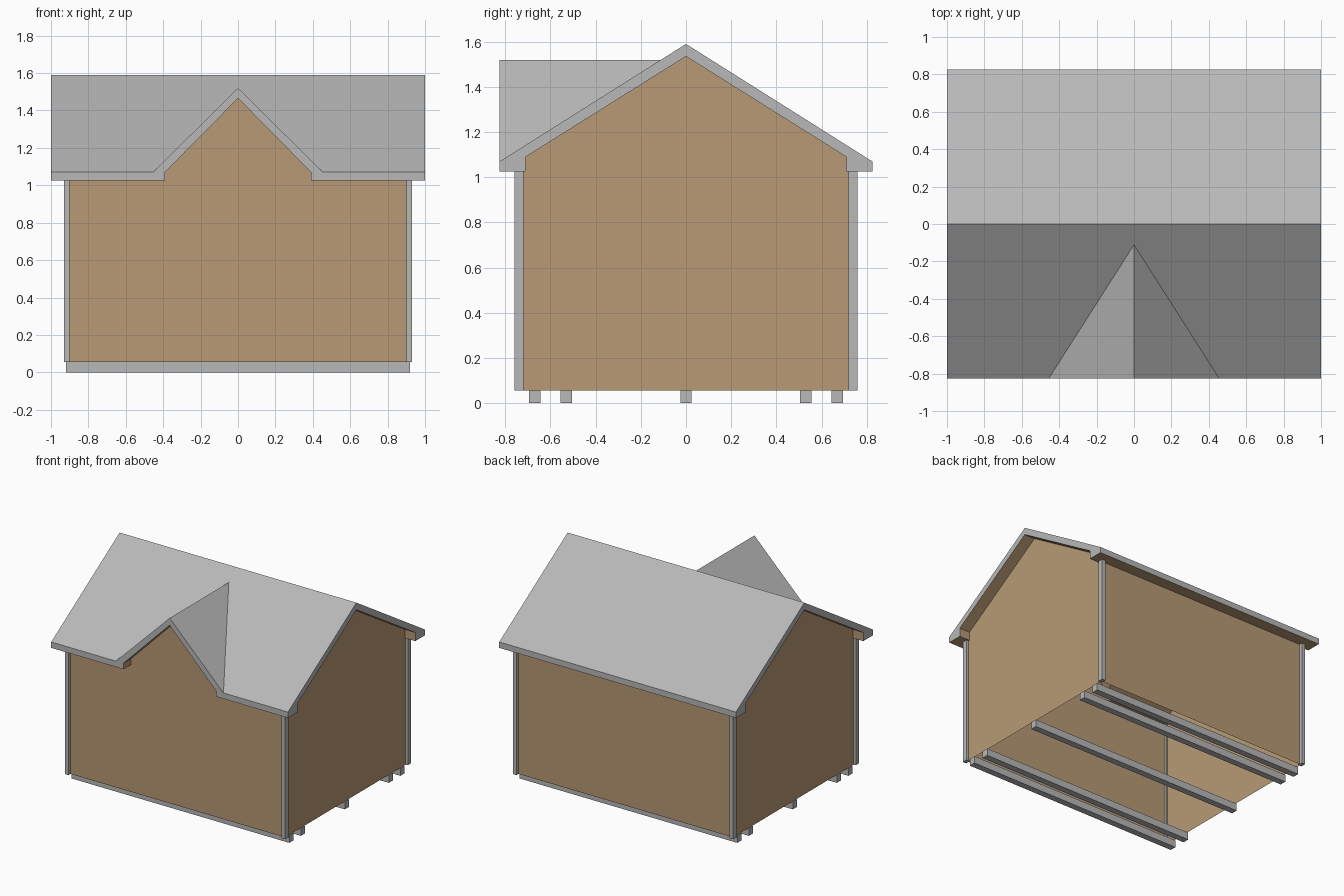
import bpy, bmesh

if "Cube" in bpy.data.objects:
    bpy.data.objects.remove(bpy.data.objects["Cube"])

def material(name, rgb):
    m = bpy.data.materials.new(name)
    m.diffuse_color = (*rgb, 1)
    m.use_nodes = True
    m.node_tree.nodes["Principled BSDF"].inputs["Base Color"].default_value = m.diffuse_color
    return m

GREY = material("trim grey", (0.48, 0.48, 0.48))
TAN = material("board tan", (0.48, 0.32, 0.178))

def build(name, groups, mirror=True):
    """groups: list of (material, [faces as point lists]); optionally mirrored in x."""
    bm = bmesh.new()
    for i, (_, faces) in enumerate(groups):
        for pts in faces:
            for s in ((1, -1) if mirror else (1,)):
                loop = [bm.verts.new((s * x, y, z)) for x, y, z in pts]
                bm.faces.new(loop).material_index = i
    bmesh.ops.remove_doubles(bm, verts=bm.verts, dist=1e-4)
    bmesh.ops.recalc_face_normals(bm, faces=bm.faces)
    me = bpy.data.meshes.new(name)
    bm.to_mesh(me)
    bm.free()
    for mat, _ in groups:
        me.materials.append(mat)
    ob = bpy.data.objects.new(name, me)
    bpy.context.collection.objects.link(ob)
    return ob

def box(name, x0, x1, y0, y1, z0, z1, mat):
    bpy.ops.mesh.primitive_cube_add(size=1, location=((x0 + x1) / 2, (y0 + y1) / 2, (z0 + z1) / 2))
    ob = bpy.context.object
    ob.name = name
    for v in ob.data.vertices:
        v.co = (v.co.x * (x1 - x0), v.co.y * (y1 - y0), v.co.z * (z1 - z0))
    ob.data.materials.append(mat)

# Levels and plan sizes
RX, RY = 1.0, 0.825             # roof half extents
IY = 0.71                       # inner edge of soffit
EB, ET, IT = 1.025, 1.07, 1.09  # eave bottom, eave top, inner eave
RT, RB = 1.59, 1.535            # main ridge top and underside
DT, DB = 1.52, 1.465            # dormer ridge top and underside
DO, DI, DK = 0.455, 0.39, 0.37  # dormer half widths
WX, WY, WB = 0.912, 0.735, 0.055

# Roof: right half, mirrored
outer = [
    [(RX, -RY, ET), (RX, 0, RT), (0, 0, RT), (0, -0.111, DT), (DO, -RY, ET)],
    [(0, -RY, DT), (DO, -RY, ET), (0, -0.111, DT)],
    [(DI, -RY, EB), (RX, -RY, EB), (RX, -RY, ET), (DO, -RY, ET),
     (0, -RY, DT), (0, -RY, DB), (DI, -RY, ET)],
    [(RX, RY, ET), (RX, 0, RT), (0, 0, RT), (0, RY, ET)],
    [(0, RY, EB), (RX, RY, EB), (RX, RY, ET), (0, RY, ET)],
]
for s in (-1, 1):   # gable end bands
    outer.append([(RX, s * RY, EB), (RX, s * RY, ET), (RX, 0, RT),
                  (RX, 0, RB), (RX, s * IY, IT), (RX, s * IY, EB)])
inner = [
    [(RX, -IY, IT), (RX, 0, RB), (0, 0, RB), (0, -0.1117, DB), (DK, -IY, IT)],
    [(0, -RY, DB), (DI, -RY, ET), (DI, -IY, ET), (DK, -IY, IT), (0, -0.1117, DB)],
    [(DI, -RY, EB), (DI, -RY, ET), (DI, -IY, ET), (DI, -IY, EB)],
    [(DI, -RY, EB), (RX, -RY, EB), (RX, -IY, EB), (DI, -IY, EB)],
    [(DI, -IY, EB), (RX, -IY, EB), (RX, -IY, IT), (DK, -IY, IT), (DI, -IY, ET)],
    [(0, IY, IT), (RX, IY, IT), (RX, 0, RB), (0, 0, RB)],
    [(0, IY, EB), (RX, IY, EB), (RX, IY, IT), (0, IY, IT)],
    [(0, RY, EB), (RX, RY, EB), (RX, IY, EB), (0, IY, EB)],
]
build("roof", [(GREY, outer), (TAN, inner)])

# Walls: open shell with gable ends and dormer front
gable = [(WX, -WY, WB), (WX, WY, WB), (WX, WY, EB), (WX, IY, EB), (WX, IY, IT),
         (WX, 0, RB), (WX, -IY, IT), (WX, -IY, EB), (WX, -WY, EB)]
build("gable_walls", [(TAN, [gable])])
build("front_wall", [(TAN, [[(-WX, -WY, WB), (WX, -WY, WB), (WX, -WY, EB), (DI, -WY, EB),
                             (DI, -WY, ET), (0, -WY, DB), (-DI, -WY, ET), (-DI, -WY, EB),
                             (-WX, -WY, EB)]])], mirror=False)
build("back_wall", [(TAN, [[(WX, WY, WB), (-WX, WY, WB), (-WX, WY, EB), (WX, WY, EB)]])], mirror=False)

# Corner posts
for sx in (-1, 1):
    for sy in (-1, 1):
        xs, ys = sorted((sx * 0.90, sx * 0.93)), sorted((sy * 0.72, sy * 0.76))
        box("corner_post", *xs, *ys, WB, EB, GREY)

# Floor skids
for y in (-0.67, -0.53, 0, 0.53, 0.67):
    box("skid", -0.92, 0.92, y - 0.025, y + 0.025, 0, WB, GREY)
